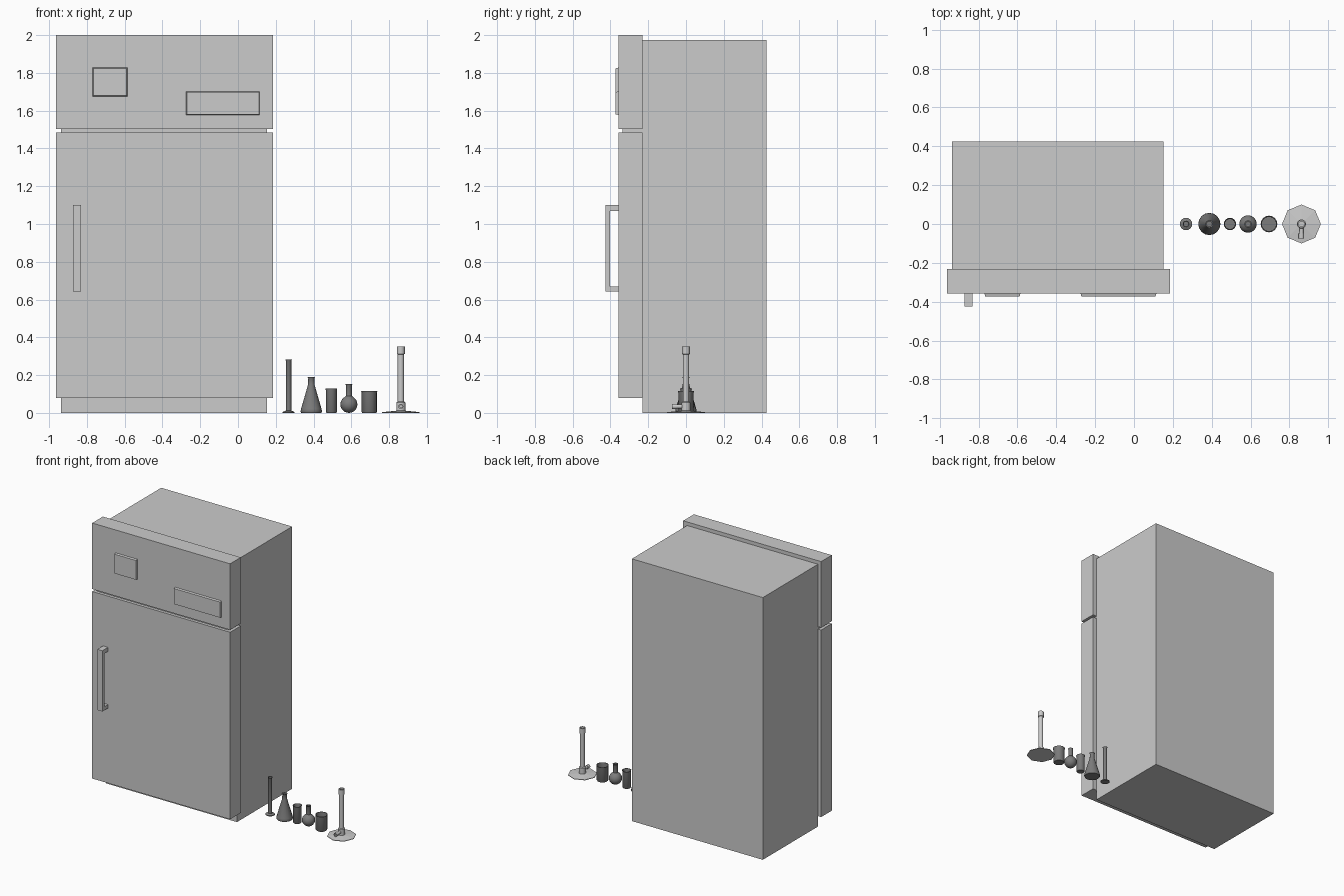
import bpy, math
from mathutils import Matrix

old = bpy.data.objects.get("Cube")
if old:
    bpy.data.objects.remove(old)


def material(name, value):
    m = bpy.data.materials.new(name)
    m.use_nodes = True
    col = (value, value, value, 1)
    m.diffuse_color = col
    m.node_tree.nodes["Principled BSDF"].inputs["Base Color"].default_value = col
    return m


enamel = material("light grey enamel", 0.6)
glass = material("dark grey glass", 0.2)


def mesh_object(name, verts, faces, mat):
    me = bpy.data.meshes.new(name)
    me.from_pydata(verts, [], faces)
    me.materials.append(mat)
    ob = bpy.data.objects.new(name, me)
    bpy.context.collection.objects.link(ob)
    return ob


def box(name, x, y, z, taper=0):
    """Box from three (low, high) ranges; taper shrinks the front face."""
    verts = []
    for yy, t in ((y[0], taper), (y[1], 0)):
        verts += [(x[0] + t, yy, z[0] + t), (x[1] - t, yy, z[0] + t),
                  (x[1] - t, yy, z[1] - t), (x[0] + t, yy, z[1] - t)]
    faces = [(0, 1, 2, 3), (7, 6, 5, 4)]
    faces += [(i, i + 4, (i + 1) % 4 + 4, (i + 1) % 4) for i in range(4)]
    return mesh_object(name, verts, faces, enamel)


def lathe(name, profile, x, mat, sides=16, smooth=True):
    """Revolve (radius, height) points around a vertical axis at x."""
    verts, rings, faces = [], [], []
    for r, z in profile:
        n = 1 if r == 0 else sides
        rings.append([len(verts) + i % n for i in range(sides)])
        for i in range(n):
            a = math.tau * i / sides
            verts.append((r * math.cos(a), r * math.sin(a), z))
    for low, high in zip(rings, rings[1:]):
        for i in range(sides):
            j = (i + 1) % sides
            quad = dict.fromkeys((low[i], low[j], high[j], high[i]))
            faces.append(tuple(quad))
    ob = mesh_object(name, verts, faces, mat)
    ob.location.x = x
    if smooth:
        bpy.ops.object.select_all(action="DESELECT")
        ob.select_set(True)
        bpy.context.view_layer.objects.active = ob
        bpy.ops.object.shade_smooth_by_angle(angle=math.radians(40))
    return ob


# Refrigerator cabinet, doors and the seal between them
door_x, body_x, door_y = (-0.963, 0.185), (-0.937, 0.153), (-0.358, -0.231)
box("cabinet", body_x, (-0.231, 0.425), (0, 1.973))
box("lower_door", door_x, door_y, (0.078, 1.485))
box("freezer_door", door_x, door_y, (1.503, 2.0))
box("door_seal", body_x, (-0.335, -0.231), (1.485, 1.503))

# Raised panels on the freezer door
box("display_panel", (-0.77, -0.585), (-0.373, -0.358), (1.675, 1.828), 0.004)
box("freezer_grip", (-0.275, 0.115), (-0.373, -0.358), (1.577, 1.702), 0.004)

# Door handle: one bracket-shaped extrusion
outline = [(-0.358, 0.643), (-0.426, 0.643), (-0.426, 1.1), (-0.358, 1.1),
           (-0.358, 1.07), (-0.402, 1.07), (-0.402, 0.67), (-0.358, 0.67)]
n = len(outline)
verts = [(x, y, z) for x in (-0.873, -0.831) for y, z in outline]
quads = [(0, 1, 6, 7), (1, 2, 5, 6), (2, 3, 4, 5)]
faces = [q[::-1] for q in quads] + [tuple(i + n for i in q) for q in quads]
faces += [(i, (i + 1) % n, (i + 1) % n + n, i + n) for i in range(n)]
mesh_object("door_handle", verts, faces, enamel)

# Laboratory glassware, hollow with open tops
lathe("measuring_cylinder",
      [(0, 0), (0.032, 0), (0.032, 0.005), (0.014, 0.012), (0.014, 0.276),
       (0.017, 0.282), (0.012, 0.28), (0.012, 0.015), (0, 0.015)], 0.268, glass)
lathe("conical_flask",
      [(0, 0), (0.053, 0), (0.057, 0.008), (0.054, 0.022), (0.017, 0.15),
       (0.016, 0.183), (0.02, 0.19), (0.013, 0.188), (0.013, 0.15),
       (0.05, 0.022), (0.05, 0.006), (0, 0.006)], 0.388, glass)


def beaker(name, x, r, h):
    lathe(name, [(0, 0), (r - 0.006, 0), (r - 0.003, 0.004), (r - 0.003, h - 0.01),
                 (r, h), (r - 0.004, h), (r - 0.006, h - 0.01),
                 (r - 0.006, 0.006), (0, 0.006)], x, glass)


beaker("tall_beaker", 0.494, 0.032, 0.13)
beaker("short_beaker", 0.695, 0.043, 0.115)

# Round flask: spherical bulb running into a neck
bulb = [(0.045 * math.sin(a), 0.045 - 0.045 * math.cos(a))
        for a in (math.radians(d) for d in range(0, 151, 15))]
bulb[0] = (0, 0)
lathe("round_flask",
      bulb + [(0.016, 0.09), (0.016, 0.146), (0.019, 0.152), (0.012, 0.152),
              (0.012, 0.09), (0.04, 0.045), (0, 0.006)], 0.587, glass)

# Gas burner: octagonal foot, barrel, collar and side inlet
lathe("burner_foot", [(0, 0), (0.1, 0), (0.1, 0.004), (0.02, 0.012), (0, 0.012)],
      0.862, enamel, 8, False)
lathe("burner_barrel",
      [(0.024, 0.008), (0.024, 0.055), (0.017, 0.06), (0.017, 0.31), (0.021, 0.312),
       (0.021, 0.352), (0.014, 0.352), (0.014, 0.06), (0, 0.06)], 0.862, enamel, 12)
inlet = lathe("burner_inlet",
              [(0.011, 0), (0.011, 0.05), (0.014, 0.05), (0.014, 0.075),
               (0.007, 0.075), (0.007, 0.04), (0, 0.04)], 0, enamel, 10)
inlet.data.transform(Matrix.Rotation(math.pi / 2, 4, "X"))
inlet.location = (0.862, 0, 0.034)
